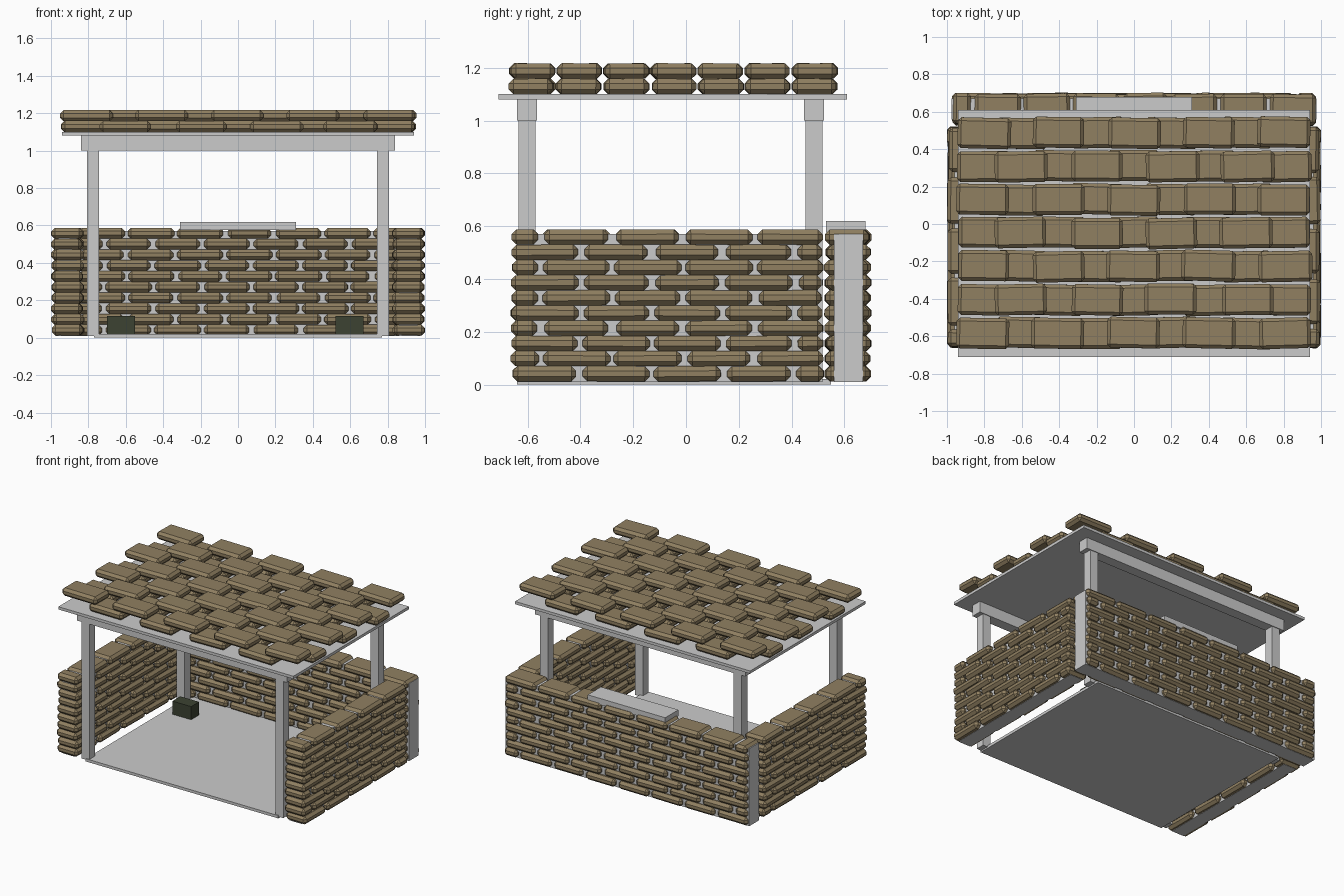
import bpy, bmesh, random
from mathutils import Matrix, Euler

if "Cube" in bpy.data.objects:
    bpy.data.objects.remove(bpy.data.objects["Cube"])

random.seed(7)


def material(name, rgb):
    m = bpy.data.materials.new(name)
    m.diffuse_color = (*rgb, 1)
    m.use_nodes = True
    m.node_tree.nodes["Principled BSDF"].inputs["Base Color"].default_value = m.diffuse_color
    return m


BAG = material("sandbag_tan", (0.28, 0.215, 0.12))
GREEN = material("dark_green", (0.045, 0.055, 0.032))


def make_object(name, bm, mat=None):
    me = bpy.data.meshes.new(name)
    bm.to_mesh(me)
    bm.free()
    ob = bpy.data.objects.new(name, me)
    if mat:
        me.materials.append(mat)
    bpy.context.collection.objects.link(ob)
    return ob


def box(name, x, y, z, mat=None):
    """Box from (min, max) ranges on each axis."""
    bm = bmesh.new()
    lo, hi = zip(x, y, z)
    size = [b - a for a, b in zip(lo, hi)]
    mid = [(a + b) / 2 for a, b in zip(lo, hi)]
    bmesh.ops.create_cube(bm, size=1, matrix=Matrix.Translation(mid) @ Matrix.Diagonal((*size, 1)))
    return make_object(name, bm, mat)


def add_bag(bm, centre, size, turn=0.02):
    """Slightly crooked bag block."""
    rot = Euler((random.uniform(-.008, .008), 0, random.uniform(-turn, turn))).to_matrix().to_4x4()
    bmesh.ops.create_cube(bm, size=1, matrix=Matrix.Translation(centre) @ rot @ Matrix.Diagonal((*size, 1)))


def finish_bags(name, bm):
    bmesh.ops.bevel(bm, geom=bm.edges[:], offset=0.018, offset_type='OFFSET',
                    segments=1, affect='EDGES', clamp_overlap=True)
    return make_object(name, bm, BAG)


ROWS, ROW_H, THICK = 10, 0.0575, 0.165


def bag_wall(name, start, end, pitch, axis, across):
    """Running-bond wall along axis (0 = x, 1 = y), centred at 'across'."""
    bm = bmesh.new()
    half = 0.12
    for r in range(ROWS):
        z = 0.012 + ROW_H * (r + 0.5)
        pos, n = start, round((end - start - half) / pitch)
        lengths = [pitch] * n + [half]
        if r % 2:
            lengths.reverse()
        for step in lengths:
            gap = random.uniform(0.012, 0.035)
            off = across + random.uniform(-.006, .006)
            along = pos + step / 2
            if axis == 0:
                add_bag(bm, (along, off, z), (step - gap, THICK, ROW_H))
            else:
                add_bag(bm, (off, along, z), (THICK, step - gap, ROW_H))
            pos += step
    return finish_bags(name, bm)


# Sandbag walls with their plain cores
bag_wall("back_sandbag_wall", -0.98, 0.98, 0.2629, 0, 0.613)
box("back_wall_core", (-0.975, 0.975), (0.56, 0.67), (0.01, 0.57))
for side, s in (("left", -1), ("right", 1)):
    bag_wall(side + "_sandbag_wall", -0.67, 0.53, 0.27, 1, s * 0.911)
    box(side + "_wall_core", sorted((s * 0.86, s * 0.96)), (-0.64, 0.50), (0.01, 0.57))

# Floor and counter board
box("floor", (-0.77, 0.77), (-0.64, 0.55), (0, 0.02))
box("counter_board", (-0.31, 0.31), (0.53, 0.68), (0.575, 0.62))

# Posts and beams
for place, y in (("front", -0.6025), ("back", 0.485)):
    box(place + "_beam", (-0.84, 0.84), (y - 0.0375, y + 0.0375), (1.0, 1.08))
    for side, s in (("left", -1), ("right", 1)):
        box(f"{place}_{side}_post", (s * 0.775 - 0.032, s * 0.775 + 0.032),
            (y - 0.0325, y + 0.0325), (0.01, 1.0))

# Roof board
box("roof_board", (-0.94, 0.94), (-0.71, 0.61), (1.08, 1.10))

# Two staggered layers of roof bags in seven rows
bag_len, roof_pitch = 0.28, 0.4025
for layer, name in enumerate(("lower_roof_bags", "upper_roof_bags")):
    bm = bmesh.new()
    for r in range(7):
        y = -0.583 + 0.1785 * r
        count = 5 if (r + layer) % 2 else 4
        for i in range(count):
            x = (i - (count - 1) / 2) * roof_pitch
            add_bag(bm, (x + random.uniform(-.006, .006), y + random.uniform(-.004, .004),
                         1.129 + 0.0585 * layer),
                    (bag_len + random.uniform(-.01, .01), 0.165, 0.0585), 0.03)
    finish_bags(name, bm)

# Supply boxes on the floor
box("left_supply_box", (-0.70, -0.55), (0.25, 0.34), (0.02, 0.115), GREEN)
box("right_supply_box", (0.52, 0.67), (0.25, 0.34), (0.02, 0.115), GREEN)
